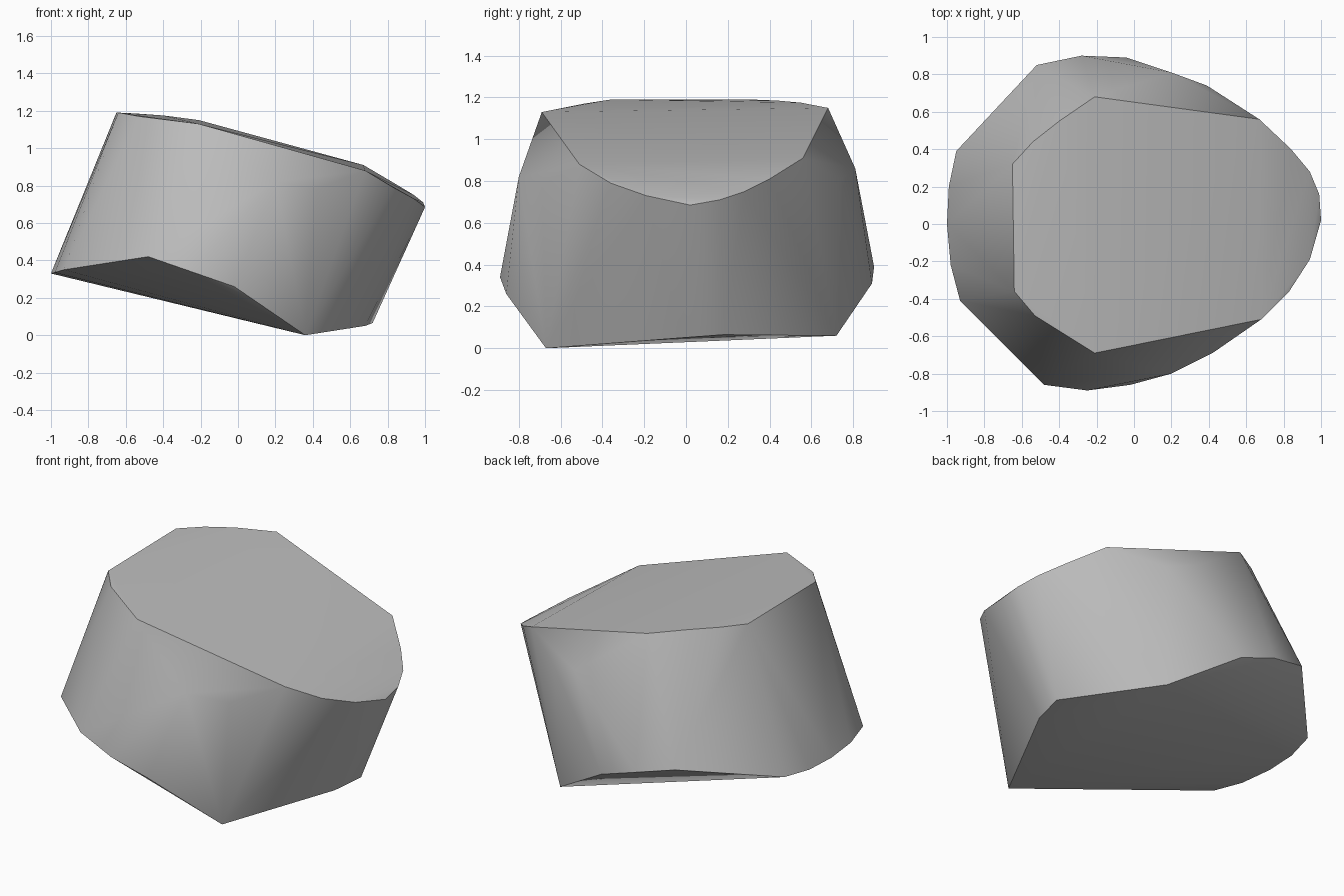
import bpy
import bmesh
import math
from mathutils import Vector

# Remove the default cube if the scene has it
default_cube = bpy.data.objects.get("Cube")
if default_cube:
    bpy.data.objects.remove(default_cube, do_unlink=True)


def make_material(name, color):
    """One flat colour, the same in the viewport and in a render."""
    material = bpy.data.materials.new(name)
    material.use_nodes = True
    material.diffuse_color = color
    shader = material.node_tree.nodes["Principled BSDF"]
    shader.inputs["Base Color"].default_value = color
    return material


def convex_solid(name, rings, material):
    """Wrap a tight convex skin around the given outlines."""
    bm = bmesh.new()
    for ring in rings:
        for point in ring:
            bm.verts.new(Vector(point))
    result = bmesh.ops.convex_hull(bm, input=bm.verts[:])
    unused = [g for g in result["geom_interior"] + result["geom_unused"]
              if isinstance(g, bmesh.types.BMVert) and g.is_valid]
    bmesh.ops.delete(bm, geom=list(set(unused)), context="VERTS")
    bmesh.ops.recalc_face_normals(bm, faces=bm.faces[:])
    mesh = bpy.data.meshes.new(name)
    bm.to_mesh(mesh)
    bm.free()
    mesh.materials.append(material)
    solid = bpy.data.objects.new(name, mesh)
    bpy.context.collection.objects.link(solid)
    return solid


# Sloping upper rim, from the high end round the back to the low end
top_back = [(-.65, .32, 1.19), (-.54, .44, 1.185), (-.4, .55, 1.175),
            (-.21, .68, 1.15), (.67, .56, .91), (.84, .4, .81),
            (.94, .28, .75), (.99, .16, .71)]
# Upper rim, from the low end round the front to the high end
top_front = [(1, .02, .685), (.94, -.19, .73), (.83, -.36, .79),
             (.68, -.51, .88), (-.21, -.69, 1.13), (-.53, -.49, 1.17),
             (-.64, -.36, 1.19)]
# Lower corners of the chipped facets beside the top
chips = [(.2, .81, .86), (.39, .74, .81), (.2, -.8, .82), (.42, -.69, .78)]
# Tilted lower rim, whose low corners rest on the ground
base_back = [(-1, 0, .33), (-.99, .2, .33), (-.95, .39, .345),
             (-.52, .85, .45), (-.28, .9, .39), (-.04, .89, .31),
             (.36, .72, .06)]
base_front = [(.72, .18, .065), (.68, -.02, .05), (.36, -.67, 0),
              (-.02, -.86, .26), (-.25, -.89, .34), (-.48, -.86, .42),
              (-.93, -.41, .35), (-.98, -.22, .335)]

stone_grey = make_material("stone grey", (.5, .5, .5, 1))
rock = convex_solid("rock", [top_back, top_front, chips, base_back, base_front],
                    stone_grey)

# Smooth the rounded walls and keep the cut edges crisp
bpy.ops.object.select_all(action="DESELECT")
rock.select_set(True)
bpy.context.view_layer.objects.active = rock
bpy.ops.object.shade_smooth_by_angle(angle=math.radians(38))
